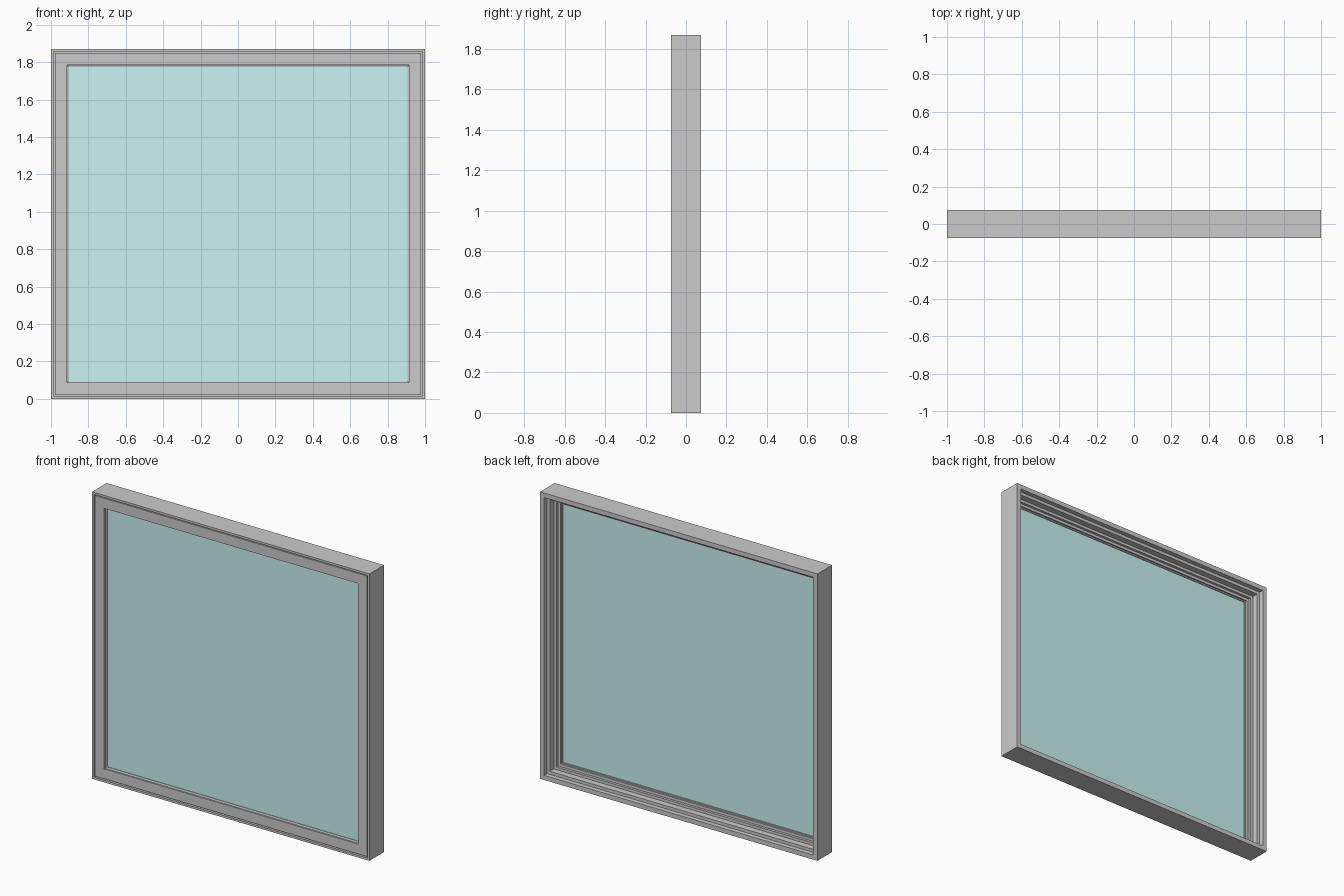
import bpy, bmesh

if "Cube" in bpy.data.objects:
    bpy.data.objects.remove(bpy.data.objects["Cube"])

W, H = 1.0, 1.87   # half width, full height


def finish(name, bm):
    bmesh.ops.recalc_face_normals(bm, faces=bm.faces[:])
    mesh = bpy.data.meshes.new(name)
    bm.to_mesh(mesh)
    bm.free()
    ob = bpy.data.objects.new(name, mesh)
    bpy.context.collection.objects.link(ob)
    return ob


def rect_sweep(name, profile):
    """Sweep a closed (inset, y) profile round the window rectangle with mitred corners."""
    bm = bmesh.new()
    rings = []
    for sx, top in ((-1, 0), (1, 0), (1, 1), (-1, 1)):
        rings.append([bm.verts.new((sx * (W - i), y, H - i if top else i))
                      for i, y in profile])
    n = len(profile)
    for a in range(4):
        r, s = rings[a], rings[(a + 1) % 4]
        for k in range(n):
            m = (k + 1) % n
            bm.faces.new((r[k], s[k], s[m], r[m]))
    return finish(name, bm)


# Fixed outer frame with a rebate at the front and a stepped lip at the back
rect_sweep("outer_frame", [
    (0, -0.075), (0.014, -0.075), (0.014, -0.02), (0.05, -0.02),
    (0.05, 0.045), (0.03, 0.045), (0.03, 0.075), (0, 0.075)])

# Sash set in the front rebate, leaving a narrow shadow gap
rect_sweep("sash", [
    (0.021, -0.072), (0.086, -0.072), (0.086, -0.012), (0.068, -0.012),
    (0.068, 0.004), (0.05, 0.004), (0.05, -0.02), (0.021, -0.02)])

# Thin bead holding the glass
rect_sweep("glazing_bead", [
    (0.084, -0.062), (0.094, -0.056), (0.094, -0.022), (0.084, -0.022)])

# Glass pane
bm = bmesh.new()
bmesh.ops.create_cube(bm, size=1)
for v in bm.verts:
    v.co.x *= 2 * (W - 0.088)
    v.co.y = -0.039 + v.co.y * 0.024
    v.co.z = H / 2 + v.co.z * (H - 2 * 0.088)
pane = finish("glass_pane", bm)
mat = bpy.data.materials.new("glass")
mat.diffuse_color = (0.59, 0.91, 0.90, 1)
mat.use_nodes = True
mat.node_tree.nodes["Principled BSDF"].inputs["Base Color"].default_value = mat.diffuse_color
pane.data.materials.append(mat)
